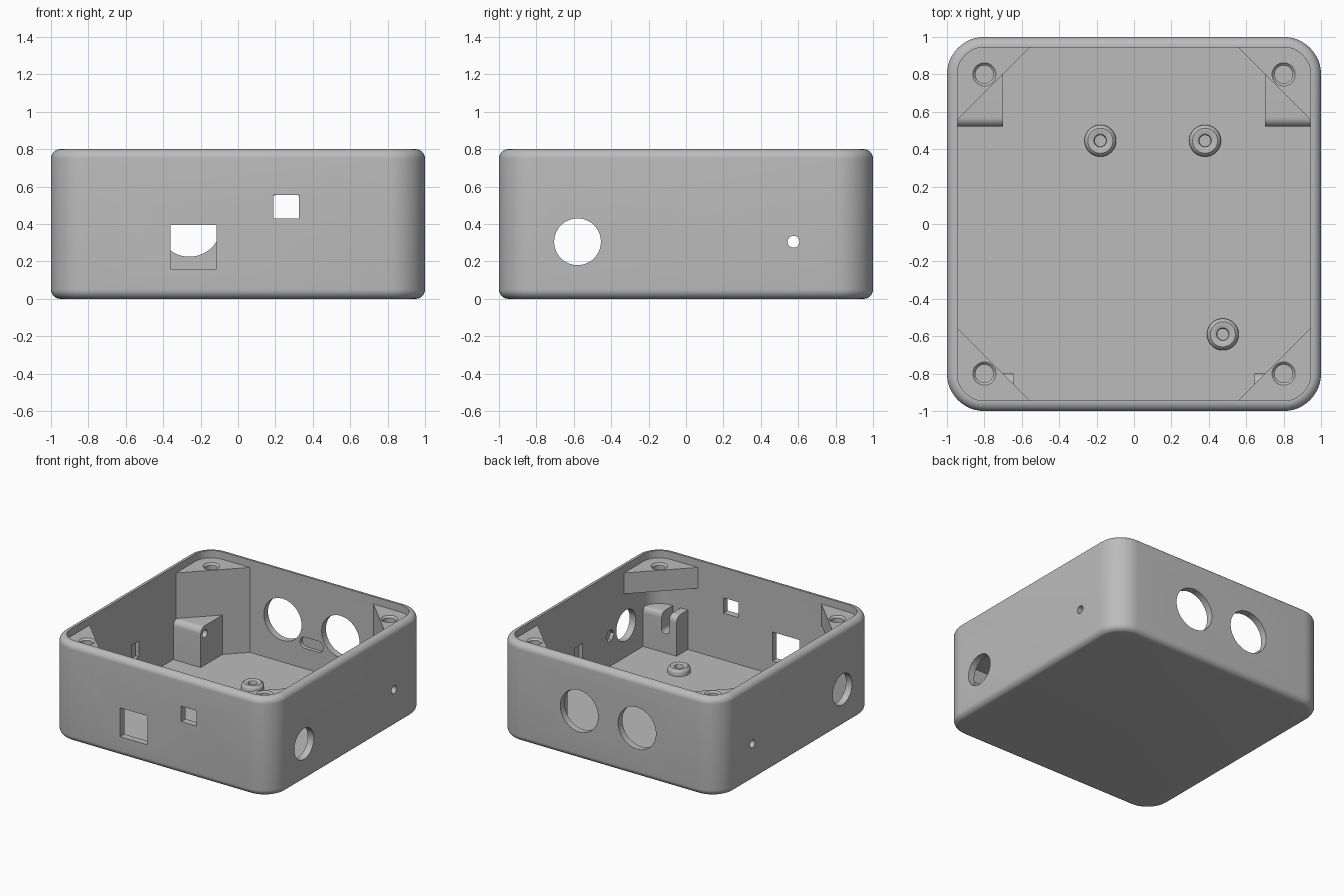
import bpy, bmesh
from math import sin, cos, pi, radians

if "Cube" in bpy.data.objects:
    bpy.data.objects.remove(bpy.data.objects["Cube"], do_unlink=True)

grey = bpy.data.materials.new("plain grey")
grey.use_nodes = True
COLOUR = (0.5, 0.5, 0.5, 1)
grey.diffuse_color = COLOUR
grey.node_tree.nodes["Principled BSDF"].inputs["Base Color"].default_value = COLOUR


def arc(cx, cy, r, a0, a1, n=12):
    return [(cx + r * cos(radians(a0 + (a1 - a0) * i / n)),
             cy + r * sin(radians(a0 + (a1 - a0) * i / n))) for i in range(n + 1)]


def circle(cx, cy, r, n=48):
    return arc(cx, cy, r, 0, 360, n)[:-1]


def rect(x0, x1, y0, y1):
    return [(x0, y0), (x1, y0), (x1, y1), (x0, y1)]


def finish(name, bm, mirror=False):
    """Turn a bmesh into an object, optionally doubled across x = 0."""
    bmesh.ops.recalc_face_normals(bm, faces=bm.faces)
    if mirror:
        copy = bmesh.ops.duplicate(bm, geom=bm.verts[:] + bm.edges[:] + bm.faces[:])["geom"]
        for item in copy:
            if isinstance(item, bmesh.types.BMVert):
                item.co.x *= -1
        bmesh.ops.reverse_faces(bm, faces=[f for f in copy if isinstance(f, bmesh.types.BMFace)])
    mesh = bpy.data.meshes.new(name)
    bm.to_mesh(mesh)
    bm.free()
    mesh.materials.append(grey)
    obj = bpy.data.objects.new(name, mesh)
    bpy.context.collection.objects.link(obj)
    return obj


def loft(name, rings, closed=False):
    """Skin equal-length rings; cap both ends, or join last to first."""
    bm = bmesh.new()
    loops = [[bm.verts.new(p) for p in ring] for ring in rings]
    pairs = list(zip(loops, loops[1:])) + ([(loops[-1], loops[0])] if closed else [])
    for a, b in pairs:
        for i in range(len(a)):
            j = (i + 1) % len(a)
            bm.faces.new((a[i], a[j], b[j], b[i]))
    if not closed:
        bm.faces.new(loops[0])
        bm.faces.new(loops[-1])
    return finish(name, bm)


def prism(name, outline, axis, lo, hi, mirror=False, round_y=None):
    """Extrude an outline along an axis; round_y rounds the top edge lying at that y."""
    place = {"x": lambda a, b, t: (t, a, b), "y": lambda a, b, t: (a, t, b),
             "z": lambda a, b, t: (a, b, t)}[axis]
    bm = bmesh.new()
    ends = [[bm.verts.new(place(a, b, t)) for a, b in outline] for t in (lo, hi)]
    for i in range(len(outline)):
        j = (i + 1) % len(outline)
        bm.faces.new((ends[0][i], ends[0][j], ends[1][j], ends[1][i]))
    bm.faces.new(ends[0])
    bm.faces.new(ends[1])
    if round_y is not None:
        edges = [e for e in bm.edges if all(abs(v.co.y - round_y) < 1e-4
                                            and abs(v.co.z - hi) < 1e-4 for v in e.verts)]
        bmesh.ops.recalc_face_normals(bm, faces=bm.faces)
        bmesh.ops.bevel(bm, geom=edges, offset=0.05, segments=8, profile=0.5, affect="EDGES")
    return finish(name, bm, mirror)


def cut(targets, cutters):
    for target in targets:
        bpy.context.view_layer.objects.active = target
        for cutter in cutters:
            mod = target.modifiers.new("cut", "BOOLEAN")
            mod.operation, mod.solver, mod.object = "DIFFERENCE", "EXACT", cutter
            bpy.ops.object.modifier_apply(modifier=mod.name)


def rounded_square(inset, z):
    c, r = 0.8, 0.2 - inset
    pts = []
    for k, (sx, sy) in enumerate([(1, 1), (-1, 1), (-1, -1), (1, -1)]):
        pts += arc(sx * c, sy * c, r, 90 * k, 90 * k + 90)
    return [(x, y, z) for x, y in pts]


# Open box: rounded outside, over the rim and down to the floor
R, WALL, FLOOR, TOP = 0.05, 0.055, 0.05, 0.8
steps = [i * pi / 16 for i in range(9)]
section = [(R - R * sin(a), R - R * cos(a)) for a in steps]
section += [(R - R * cos(a), TOP - R + R * sin(a)) for a in steps]
section += [(WALL, TOP), (WALL, FLOOR)]
box = loft("box_shell", [rounded_square(i, z) for i, z in section])

# Corner posts: full height at the back, short shelves at the front
POST_TOP = 0.74
corner = [(0.97, 0.53)] + arc(0.8, 0.8, 0.17, 0, 90) + [(0.53, 0.97)]
front_corner = [(x, -y) for x, y in corner]
back_posts = prism("back_corner_posts", corner, "z", 0.04, POST_TOP, True)
front_shelves = prism("front_corner_shelves", front_corner, "z", 0.57, POST_TOP, True)

# Low blocks beside the posts
back_blocks = prism("back_blocks", rect(0.7, 0.97, 0.52, 0.82), "z", 0.04, 0.37, True, 0.52)
foot = [(0.645, -0.8), (0.97, -0.8)] + arc(0.8, -0.8, 0.17, 0, -90)[1:] + [(0.645, -0.97)]
front_blocks = prism("front_slotted_blocks", foot, "z", 0.04, 0.37, True, -0.8)

# Ring standoffs on the floor
standoffs = []
ring_section = [(0.085, 0.04), (0.085, 0.075), (0.08, 0.09), (0.067, 0.1),
                (0.045, 0.1), (0.034, 0.095), (0.03, 0.085), (0.03, 0.04)]
for i, (x, y) in enumerate([(-0.18, 0.445), (0.38, 0.445), (0.475, -0.59)]):
    rings = [[(a, b, z) for a, b in circle(x, y, r)] for r, z in ring_section]
    standoffs.append(loft(f"standoff_{i + 1}", rings, closed=True))

# Openings through the walls
side_holes = prism("cut_side_holes", circle(-0.58, 0.305, 0.125), "x", 0.9, 1.1, True)
pin_holes = prism("cut_pin_holes", circle(0.575, 0.305, 0.032, 24), "x", 0.6, 1.1, True)
back_holes = prism("cut_back_holes", [(x + 0.26, z) for x, z in circle(0, 0.395, 0.17)],
                   "y", 0.9, 1.1, True)
window = prism("cut_window", rect(-0.36, -0.115, 0.16, 0.395), "y", -1.1, -0.9)
small_window = prism("cut_small_window", rect(0.19, 0.325, 0.43, 0.555), "y", -1.1, -0.9)

# Shallow recesses on the inside of the walls
hex_recess = prism("cut_hex_recess", circle(-0.375, 0.3, 0.05, 6), "x", 0.9, 0.975, True)
side_recess = prism("cut_side_recess", rect(-0.02, 0.08, 0.24, 0.37), "x", 0.9, 0.975, True)
pill = arc(0.06, 0.26, 0.045, -90, 90) + arc(-0.06, 0.26, 0.045, 90, 270)
back_recess = prism("cut_back_recess", pill, "y", 0.9, 0.975)

# U-shaped slot in the front blocks
u_shape = [(0.78, 0.5)] + arc(0.745, 0.24, 0.035, 0, -180) + [(0.71, 0.5)]
slot = prism("cut_slot", u_shape, "y", -1.1, -0.7, True)


# Countersunk screw holes
def screw_cutter(name, y):
    rings = [(0.048, 0.6), (0.048, POST_TOP - 0.014), (0.062, POST_TOP), (0.062, TOP)]
    bm_obj = loft(name, [[(a, b, z) for a, b in circle(0.8, y, r, 32)] for r, z in rings])
    bm = bmesh.new()
    bm.from_mesh(bm_obj.data)
    bpy.data.objects.remove(bm_obj)
    return finish(name, bm, True)


back_screws = screw_cutter("cut_back_screws", 0.8)
front_screws = screw_cutter("cut_front_screws", -0.8)

cut([box], [side_holes, pin_holes, back_holes, window, small_window,
            hex_recess, side_recess, back_recess])
cut([back_posts], [pin_holes, back_screws])
cut([back_blocks], [pin_holes])
cut([front_shelves], [front_screws])
cut([front_blocks], [slot])

for obj in [o for o in bpy.data.objects if o.name.startswith("cut_")]:
    bpy.data.objects.remove(obj, do_unlink=True)

# Smooth curves, crisp edges
bpy.ops.object.select_all(action="DESELECT")
parts = [box, back_posts, front_shelves, back_blocks, front_blocks] + standoffs
for obj in parts:
    obj.select_set(True)
bpy.context.view_layer.objects.active = box
bpy.ops.object.shade_smooth_by_angle(angle=radians(35))
